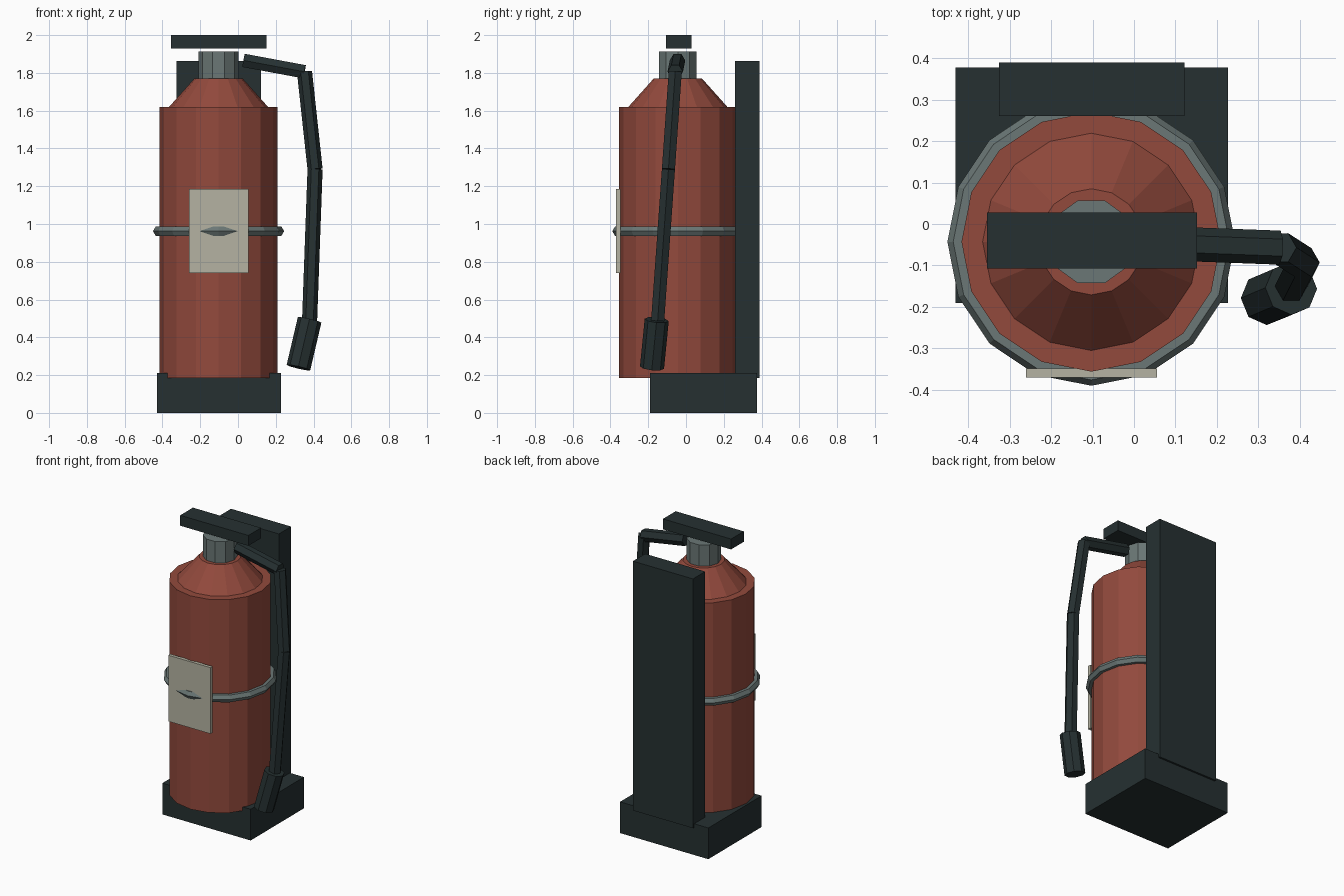
import bpy, bmesh, math
from mathutils import Vector, Matrix

if "Cube" in bpy.data.objects:
    bpy.data.objects.remove(bpy.data.objects["Cube"])


def mat(name, rgb):
    m = bpy.data.materials.new(name)
    m.diffuse_color = (*rgb, 1)
    m.use_nodes = True
    m.node_tree.nodes["Principled BSDF"].inputs["Base Color"].default_value = m.diffuse_color
    return m


RED = mat("tank red", (0.29, 0.068, 0.046))
DARK = mat("dark rubber", (0.019, 0.030, 0.031))
STEEL = mat("grey steel", (0.145, 0.185, 0.18))
CREAM = mat("label cream", (0.46, 0.45, 0.36))
CX, CY = -0.103, -0.043


def finish(name, bm, material):
    bmesh.ops.recalc_face_normals(bm, faces=bm.faces)
    me = bpy.data.meshes.new(name)
    bm.to_mesh(me)
    bm.free()
    me.materials.append(material)
    ob = bpy.data.objects.new(name, me)
    bpy.context.collection.objects.link(ob)
    return ob


def box(name, lo, hi, material):
    lo, hi = Vector(lo), Vector(hi)
    bm = bmesh.new()
    m = Matrix.Translation((lo + hi) / 2) @ Matrix.Diagonal((*(hi - lo), 1))
    bmesh.ops.create_cube(bm, size=1, matrix=m)
    return finish(name, bm, material)


def rod(name, a, b, r1, r2, sides, material, first=(1, 0, 0)):
    """Capped prism or cone from a to b; one corner points along 'first'."""
    a, b = Vector(a), Vector(b)
    d = (b - a).normalized()
    u = Vector(first)
    u = (u - d * u.dot(d)).normalized()
    v = d.cross(u)
    bm = bmesh.new()
    rings = []
    for p, r in ((a, r1), (b, r2)):
        angles = [2 * math.pi * i / sides for i in range(sides)]
        rings.append([bm.verts.new(p + u * r * math.cos(t) + v * r * math.sin(t)) for t in angles])
    for i in range(sides):
        j = (i + 1) % sides
        bm.faces.new((rings[0][i], rings[0][j], rings[1][j], rings[1][i]))
    bm.faces.new(rings[0])
    bm.faces.new(rings[1])
    return finish(name, bm, material)


def torus(name, centre, major, minor, n, m, material):
    bm = bmesh.new()
    grid = []
    for i in range(n):
        t = 2 * math.pi * i / n
        row = []
        for k in range(m):
            p = 2 * math.pi * k / m
            r = major + minor * math.cos(p)
            row.append(bm.verts.new((centre[0] + r * math.cos(t), centre[1] + r * math.sin(t),
                                     centre[2] + minor * math.sin(p))))
        grid.append(row)
    for i in range(n):
        for k in range(m):
            i2, k2 = (i + 1) % n, (k + 1) % m
            bm.faces.new((grid[i][k], grid[i2][k], grid[i2][k2], grid[i][k2]))
    return finish(name, bm, material)


# stand
box("base_block", (-0.43, -0.19, 0), (0.227, 0.377, 0.21), DARK)
box("back_plate", (-0.325, 0.26, 0.185), (0.122, 0.39, 1.862), DARK)

# tank, shoulder, neck and strap
rod("tank", (CX, CY, 0.185), (CX, CY, 1.62), 0.313, 0.313, 16, RED)
rod("shoulder", (CX, CY, 1.62), (CX, CY, 1.77), 0.262, 0.128, 16, RED)
rod("neck", (CX, CY, 1.76), (CX, CY, 1.913), 0.105, 0.105, 10, STEEL)
torus("strap", (CX, CY, 0.962), 0.319, 0.028, 16, 6, STEEL)

# label plate and top handle
box("label", (-0.26, -0.37, 0.74), (0.055, -0.348, 1.185), CREAM)
box("handle", (-0.355, -0.107, 1.93), (0.152, 0.028, 2.0), DARK)

# hose sections and nozzle
path = [(0.03, -0.045, 1.866), (0.352, -0.057, 1.806), (0.408, -0.093, 1.29), (0.379, -0.150, 0.488)]
rod("hose_top", path[0], path[1], 0.041, 0.041, 6, DARK, (0, 1, 0))
rod("hose_upper", path[1], path[2], 0.04, 0.04, 6, DARK)
rod("hose_lower", path[2], path[3], 0.04, 0.04, 6, DARK)
rod("nozzle", (0.379, -0.155, 0.492), (0.32, -0.18, 0.24), 0.064, 0.064, 8, DARK)
